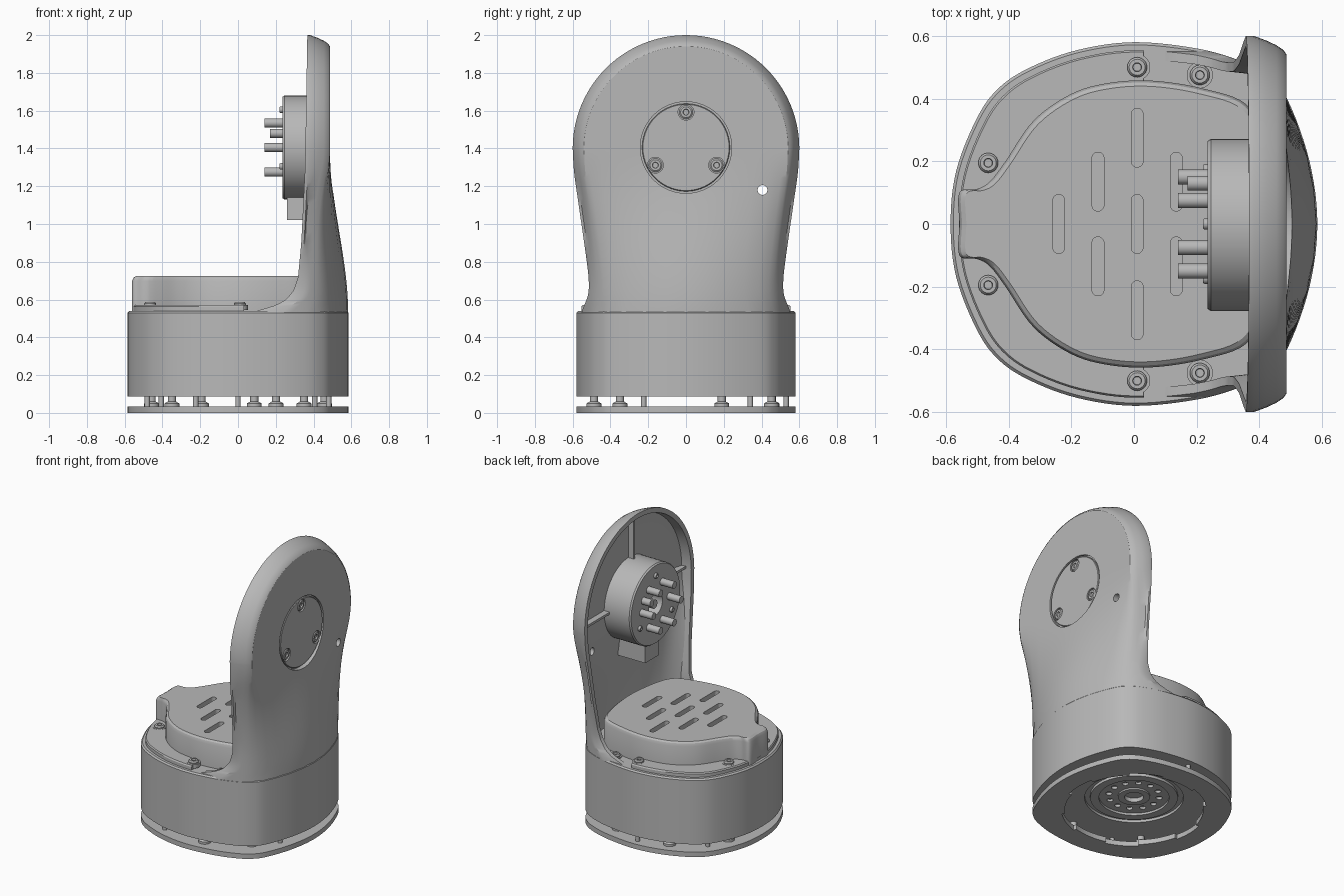
import bpy, bmesh
from math import sin, cos, pi, radians
from mathutils import Vector

if "Cube" in bpy.data.objects:
    bpy.data.objects.remove(bpy.data.objects["Cube"])

GREY = (0.48, 0.48, 0.48, 1)
grey = bpy.data.materials.new("machined grey")
grey.use_nodes = True
grey.diffuse_color = GREY
grey.node_tree.nodes["Principled BSDF"].inputs["Base Color"].default_value = GREY


def finish(name, bm):
    bmesh.ops.remove_doubles(bm, verts=bm.verts, dist=1e-5)
    bmesh.ops.recalc_face_normals(bm, faces=bm.faces)
    mesh = bpy.data.meshes.new(name)
    bm.to_mesh(mesh)
    bm.free()
    mesh.materials.append(grey)
    ob = bpy.data.objects.new(name, mesh)
    bpy.context.collection.objects.link(ob)
    return ob


def loft(name, rings, caps=True, loop=False):
    """Skin closed rings of points; cap the ends or join the last to the first."""
    bm = bmesh.new()
    rows = [[bm.verts.new(p) for p in ring] for ring in rings]
    n = len(rows[0])
    for a, b in list(zip(rows, rows[1:])) + ([(rows[-1], rows[0])] if loop else []):
        for i in range(n):
            j = (i + 1) % n
            bm.faces.new((a[i], a[j], b[j], b[i]))
    if caps and not loop:
        bm.faces.new(rows[0])
        bm.faces.new(rows[-1])
    return finish(name, bm)


def prism(name, outline, levels):
    return loft(name, [[(x * s, y * s, z) for x, y in outline] for z, s in levels])


def lathe(name, profile, loc, axis=(0, 0, 1), seg=32, loop=False):
    q = Vector((0, 0, 1)).rotation_difference(Vector(axis))
    turn = [2 * pi * (i + 0.5) / seg for i in range(seg)]
    rings = [[q @ Vector((r * cos(t), r * sin(t), h)) + Vector(loc) for t in turn]
             for r, h in profile]
    return loft(name, rings, True, loop)


def rod(name, r, length, loc, axis=(0, 0, 1), seg=20):
    return lathe(name, [(r, 0), (r, length)], loc, axis, seg)


def screw(name, loc, axis=(0, 0, 1), r=0.036, h=0.03):
    return lathe(name, [(r, -0.02), (r, h * 0.6), (r * 0.8, h), (r * 0.45, h),
                        (r * 0.4, h * 0.3)], loc, axis, 18)


def cut(target, cutter):
    cutter.hide_render = True
    mod = target.modifiers.new("cut", "BOOLEAN")
    mod.operation, mod.solver, mod.object = "DIFFERENCE", "EXACT", cutter
    bpy.context.view_layer.objects.active = target
    bpy.ops.object.modifier_apply(modifier=mod.name)
    bpy.data.objects.remove(cutter)


def spline(pts, closed=False, steps=6):
    n, out = len(pts), []
    for i in range(n if closed else n - 1):
        ids = [i - 1, i, i + 1, i + 2]
        a, b, c, d = [Vector(pts[k % n] if closed else pts[min(max(k, 0), n - 1)]) for k in ids]
        for s in range(steps):
            t = s / steps
            out.append(0.5 * (2 * b + (c - a) * t + (2 * a - 5 * b + 4 * c - d) * t * t
                              + (3 * b - a - 3 * c + d) * t ** 3))
    return out if closed else out + [Vector(pts[-1])]


def mirrored(half):
    return half + [(x, -y) for x, y in half[-2:0:-1]]


def interp(table, v):
    if v <= table[0][0]:
        return table[0][1]
    for (a, p), (b, q) in zip(table, table[1:]):
        if v <= b:
            return p + (q - p) * (v - a) / (b - a)
    return table[-1][1]


# Housing body, with a round recess underneath
half_plan = [(-0.585, 0), (-0.567, 0.17), (-0.5, 0.34), (-0.43, 0.435), (-0.33, 0.5),
             (-0.18, 0.555), (0, 0.58), (0.2, 0.56), (0.34, 0.52), (0.43, 0.47),
             (0.493, 0.39), (0.56, 0.2), (0.585, 0)]
plan = spline(mirrored(half_plan), True)
body = prism("housing_body", plan, [(0.088, 1), (0.53, 1), (0.54, 0.985)])
cut(body, rod("recess_cutter", 0.31, 0.12, (0, 0, 0), seg=64))

# Upright arm: a hollow shell built from rings that shrink towards its spine
side_x = sorted((p.y, p.x) for p in plan if p.y >= -1e-4 and p.x >= -1e-4)
rim_x = [(0.5, 0.05), (0.54, 0.1), (0.57, 0.2), (0.6, 0.255), (0.65, 0.295), (0.72, 0.318),
         (0.9, 0.335), (1.3, 0.355), (2, 0.367)]
flank = spline([(0.57, 0.45), (0.55, 0.54), (0.52, 0.62), (0.515, 0.7), (0.528, 0.82),
                (0.568, 1.1), (0.592, 1.27), (0.6, 1.4)])
dome = [Vector((0.6 * cos(t), 1.4 + 0.6 * sin(t)))
        for t in (pi * i / 48 for i in range(1, 48))]
arch = flank + dome + [Vector((-p.x, p.y)) for p in reversed(flank)]


def skin_x(f, y, z):
    t = min(max((z - 0.53) / 0.87, 0), 1)
    flat = 0.487 - 0.105 * (max(f - 0.9, 0) / 0.1) ** 1.7
    low = interp(side_x, abs(y)) - 0.002
    return max(low + (flat - low) * t * t * (3 - 2 * t), interp(rim_x, z) + 0.015)


fractions = [0, 0.2, 0.4, 0.6, 0.75, 0.85, 0.9, 0.925, 0.95, 0.975, 1]
sections = [(f, "skin") for f in fractions] + [(1, "rim"), (0.945, "rim")]
sections += [(f, "floor") for f in (0.93, 0.85, 0.7, 0.4, 0)]
bm = bmesh.new()
columns = []
for o in arch:
    spine = Vector((0, min(o.y, 1.4)))
    column = []
    for f, kind in sections:
        y, z = spine + f * (o - spine)
        x = skin_x(f, y, z)
        if kind == "rim":
            x = interp(rim_x, z)
        elif kind == "floor":
            x -= 0.05
        column.append(bm.verts.new((x, y, z)))
    columns.append(column)
for a, b in zip(columns, columns[1:]):
    for i in range(len(a) - 1):
        bm.faces.new((a[i], a[i + 1], b[i + 1], b[i]))
bmesh.ops.remove_doubles(bm, verts=bm.verts, dist=1e-5)
bmesh.ops.holes_fill(bm, edges=[e for e in bm.edges if e.is_boundary])
arm = finish("upright_arm", bm)
cut(arm, rod("cover_pocket", 0.242, 0.2, (0.472, 0, 1.405), (1, 0, 0), 64))
cut(arm, rod("through_hole", 0.026, 0.5, (0.2, 0.405, 1.18), (1, 0, 0)))

# Round side cover with three screws, and matching screws on the hub
cover = lathe("side_cover", [(0.232, 0), (0.232, 0.012), (0.228, 0.016)],
              (0.471, 0, 1.405), (1, 0, 0), 64)
for deg in (90, 210, 330):
    y, z = cos(radians(deg)), sin(radians(deg))
    seat = (0.474, 0.187 * y, 1.405 + 0.187 * z)
    cut(cover, rod("screw_seat", 0.042, 0.1, seat, (1, 0, 0)))
    screw("cover_screw", seat, (1, 0, 0), 0.036, 0.013)
    screw("hub_screw", (0.235, 0.2 * y, 1.405 + 0.2 * z), (-1, 0, 0), 0.018, 0.015)

# Thin stiffening ribs from the hub to the rim
for c, s in ((0, 1), (1, 0), (-1, 0)):
    rib = [(r * c - w * s, 1.405 + r * s + w * c)
           for r, w in ((0.26, -0.008), (0.565, -0.008), (0.565, 0.008), (0.26, 0.008))]
    loft("arm_rib", [[(x, y, z) for y, z in rib] for x in (0.395, 0.45)])

# Hub with drive pins, and the block below it
lathe("hub", [(0.275, 0), (0.275, 0.205), (0.268, 0.215), (0.075, 0.215), (0.075, 0.1)],
      (0.45, -0.003, 1.405), (-1, 0, 0), 64)
for k in range(6):
    t = k * pi / 3
    rod("drive_pin", 0.024, 0.12, (0.26, 0.15 * cos(t), 1.405 + 0.15 * sin(t)), (-1, 0, 0))
rod("short_pin", 0.024, 0.09, (0.26, 0.13, 1.48), (-1, 0, 0))
rod("centre_pin", 0.03, 0.12, (0.36, 0, 1.405), (-1, 0, 0))
block = ((-0.075, 1.02), (0.075, 1.02), (0.075, 1.16), (-0.075, 1.16))
loft("hub_block", [[(x, y, z) for y, z in block] for x in (0.26, 0.47)])

# Raised cap with slots
cap_half = [(-0.557, 0), (-0.557, 0.1), (-0.5, 0.112), (-0.46, 0.135), (-0.41, 0.2),
            (-0.32, 0.33), (-0.2, 0.415), (-0.08, 0.45), (0.06, 0.457), (0.22, 0.432),
            (0.36, 0.38), (0.42, 0.25), (0.45, 0)]
cap = prism("top_cap", spline(mirrored(cap_half), True),
            [(0.5, 1), (0.698, 1), (0.716, 0.985), (0.725, 0.96)])
for col, ys in enumerate(((0,), (-0.135, 0.135), (-0.275, 0, 0.275), (-0.135, 0.135), (0,))):
    for yc in ys:
        slot = [(-0.24 + 0.125 * col + 0.019 * cos(t),
                 yc + 0.019 * sin(t) + (0.075 if sin(t) > 0 else -0.075))
                for t in (2 * pi * (i + 0.5) / 16 for i in range(16))]
        cut(cap, prism("slot_cutter", slot, [(0.69, 1), (0.8, 1)]))

# Flange around the cap and its screws
flange = [p * 0.955 for p in plan if p.x < 0.06]
prism("cap_flange", flange, [(0.53, 1), (0.562, 1), (0.57, 0.99)])
for side in (-1, 1):
    for x, y, z in ((-0.465, 0.195, 0.565), (0.01, 0.5, 0.565), (0.21, 0.475, 0.54)):
        lathe("screw_washer", [(0.042, -0.02), (0.042, 0.006)], (x, side * y, z), seg=24)
        screw("flange_screw", (x, side * y, z), r=0.032, h=0.022)

# Base ring with notches along its inner edge
plate = prism("base_ring", plan, [(0, 1), (0.034, 1)])
cut(plate, rod("centre_cutter", 0.435, 0.2, (0, 0, -0.1), seg=64))
for k in range(6):
    arc = [k * pi / 3 + 0.03 * i for i in range(-8, 9)]
    band = [(0.4 * cos(t), 0.4 * sin(t)) for t in arc]
    band += [(0.455 * cos(t), 0.455 * sin(t)) for t in reversed(arc)]
    cut(plate, prism("notch_cutter", band, [(-0.05, 1), (0.1, 1)]))

# Stepped drive centre set into the underside of the body
centre = lathe("drive_centre", [(0.311, 0.034), (0.311, 0.018), (0.275, 0.018), (0.275, 0),
                                (0.22, 0), (0.22, 0.015), (0.1, 0.015), (0.1, 0.004),
                                (0.06, 0.004), (0.06, 0.034)], (0, 0, 0.088), seg=64, loop=True)
for k in range(12):
    t = k * pi / 6
    cut(centre, rod("bolt_hole", 0.02, 0.3, (0.16 * cos(t), 0.16 * sin(t), 0), seg=14))

# Standoffs between ring and body
for deg in (22.5, 66, 113, 157.5, 225, 280, 315):
    x, y = 0.495 * cos(radians(deg)), 0.495 * sin(radians(deg))
    lathe("standoff", [(0.04, 0.03), (0.04, 0.05), (0.022, 0.06), (0.022, 0.1)], (x, y, 0), seg=20)
    screw("plate_screw", (x, y, 0.012), (0, 0, -1), 0.034, 0.012)
for deg in (40, 90, 140, 205, 245, 335):
    rod("thin_post", 0.014, 0.07, (0.53 * cos(radians(deg)), 0.53 * sin(radians(deg)), 0.03), seg=14)

# Smooth shading with crisp edges
bpy.ops.object.select_all(action="DESELECT")
for ob in bpy.context.scene.objects:
    if ob.type == "MESH":
        ob.select_set(True)
        bpy.context.view_layer.objects.active = ob
bpy.ops.object.shade_smooth_by_angle(angle=radians(30))
